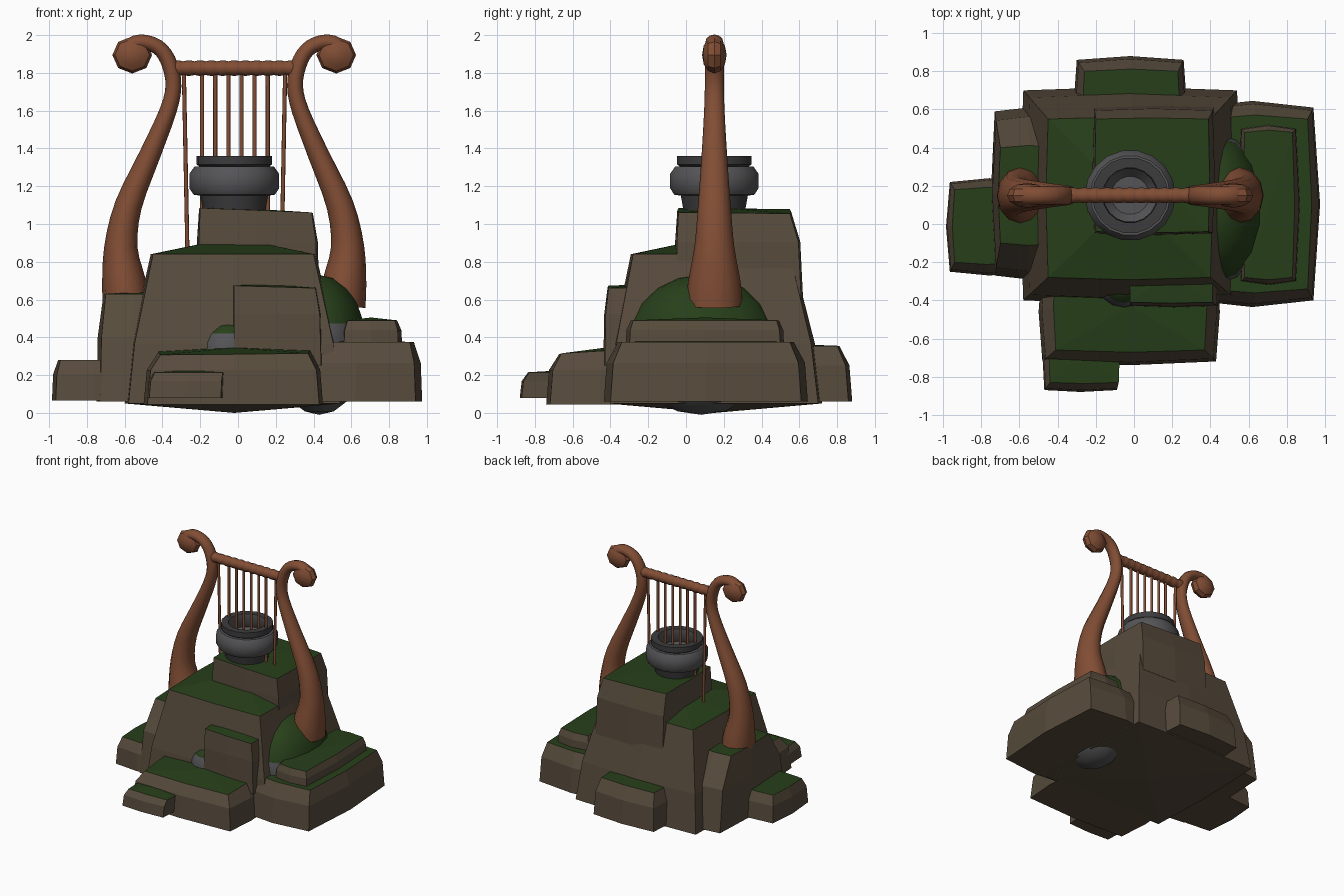
import bpy, bmesh, math
from mathutils import Vector

if "Cube" in bpy.data.objects:
    bpy.data.objects.remove(bpy.data.objects["Cube"])


def material(name, rgb):
    m = bpy.data.materials.new(name)
    m.diffuse_color = (*rgb, 1)
    m.use_nodes = True
    m.node_tree.nodes["Principled BSDF"].inputs["Base Color"].default_value = m.diffuse_color
    return m


ROCK = material("rock_brown", (0.095, 0.07, 0.045))
MOSS = material("moss_green", (0.02, 0.05, 0.01))
WOOD = material("harp_wood", (0.22, 0.075, 0.035))
STONE = material("stone_grey", (0.09, 0.09, 0.095))
DARK = material("dark_grey", (0.045, 0.045, 0.048))


def finish(name, bm, mats, smooth=None):
    bmesh.ops.recalc_face_normals(bm, faces=bm.faces)
    me = bpy.data.meshes.new(name)
    bm.to_mesh(me)
    bm.free()
    for m in mats:
        me.materials.append(m)
    ob = bpy.data.objects.new(name, me)
    bpy.context.collection.objects.link(ob)
    if smooth:
        bpy.ops.object.select_all(action='DESELECT')
        ob.select_set(True)
        bpy.context.view_layer.objects.active = ob
        bpy.ops.object.shade_smooth_by_angle(angle=math.radians(smooth))
    return ob


def loft(name, rings, mats, smooth=None, seg_mat=None, tips=None):
    """Skin a stack of rings; ends get a cap, or a fan to a tip point."""
    bm = bmesh.new()
    vr = [[bm.verts.new(p) for p in r] for r in rings]
    n = len(vr[0])
    for i in range(len(vr) - 1):
        for j in range(n):
            k = (j + 1) % n
            f = bm.faces.new((vr[i][j], vr[i][k], vr[i + 1][k], vr[i + 1][j]))
            f.material_index = seg_mat[i] if seg_mat else 0
    for e, ring in enumerate((vr[0], vr[-1])):
        if tips:
            c = bm.verts.new(tips[e])
            caps = [bm.faces.new((ring[j], ring[(j + 1) % n], c)) for j in range(n)]
        else:
            caps = [bm.faces.new(ring)]
        for f in caps:
            f.material_index = seg_mat[-1] if seg_mat and e else 0
    return finish(name, bm, mats, smooth)


def rect_ring(r, z, bulge, tilt=(0, 0)):
    """Rectangle x0,x1,y0,y1 with its side midpoints pushed out."""
    x0, x1, y0, y1 = r
    cx, cy, b = (x0 + x1) / 2, (y0 + y1) / 2, bulge
    pts = [(x0, y0), (cx, y0 - b), (x1, y0), (x1 + b, cy),
           (x1, y1), (cx, y1 + b), (x0, y1), (x0 - b, cy)]
    return [(x, y, z + tilt[0] * (x - cx) + tilt[1] * (y - cy)) for x, y in pts]


def rock(name, base, top, z0, z1, tilt=(0, 0), dome=0.01, drop=0.0, shoulder=0.65, bulge=0.02):
    mid = [b + (t - b) * 0.25 for b, t in zip(base, top)]
    rings = [rect_ring(base, z0, bulge), rect_ring(mid, z0 + (z1 - z0) * shoulder, bulge),
             rect_ring(top, z1, bulge * 0.6, tilt)]
    cb = ((base[0] + base[1]) / 2, (base[2] + base[3]) / 2, z0 - drop)
    ct = ((top[0] + top[1]) / 2, (top[2] + top[3]) / 2, z1 + dome)
    return loft(name, rings, [ROCK, MOSS], None, [0, 0, 1], (cb, ct))


# stepped rocks with mossy tops
rock("core_rock", (-0.58, 0.54, -0.40, 0.70), (-0.45, 0.40, -0.28, 0.55), 0.05, 0.84,
     dome=0.09, drop=0.05, shoulder=0.4)
rock("summit_rock", (-0.21, 0.42, -0.05, 0.61), (-0.20, 0.39, -0.04, 0.55), 0.60, 1.07,
     tilt=(-0.04, -0.01), bulge=0.01)
rock("left_rock", (-0.73, -0.38, -0.27, 0.59), (-0.70, -0.40, -0.10, 0.40), 0.06, 0.63, shoulder=0.6)
rock("far_left_rock", (-0.965, -0.55, -0.25, 0.22), (-0.94, -0.60, -0.20, 0.18), 0.065, 0.28,
     dome=0.0)
rock("front_rock", (-0.48, 0.43, -0.72, -0.2), (-0.41, 0.37, -0.66, -0.2), 0.045, 0.325,
     tilt=(0.01, 0.06), dome=0.02)
rock("front_step", (-0.47, -0.09, -0.87, -0.5), (-0.44, -0.08, -0.83, -0.5), 0.08, 0.215, bulge=0.01)
rock("front_block", (-0.02, 0.44, -0.43, -0.1), (-0.02, 0.41, -0.41, -0.1), 0.25, 0.67,
     tilt=(-0.03, 0.02), bulge=0.008)
rock("back_rock", (-0.30, 0.26, 0.3, 0.86), (-0.26, 0.23, 0.3, 0.80), 0.06, 0.355)
rock("right_rock", (0.30, 0.94, -0.40, 0.61), (0.36, 0.91, -0.34, 0.55), 0.06, 0.375, bulge=0.035)
rock("right_slab", (0.56, 0.85, -0.30, 0.50), (0.58, 0.83, -0.28, 0.48), 0.34, 0.49, dome=0.015)


# grey boulders with a mossy cap
def boulder(name, centre, radii, moss_z):
    bm = bmesh.new()
    bmesh.ops.create_uvsphere(bm, u_segments=14, v_segments=10, radius=1)
    for v in bm.verts:
        v.co = Vector(c + r * p for c, r, p in zip(centre, radii, v.co))
    for f in bm.faces:
        f.material_index = int(f.calc_center_median().z > moss_z)
    finish(name, bm, [STONE, MOSS], 40)


boulder("right_boulder", (0.43, 0.08, 0.36), (0.255, 0.40, 0.37), 0.52)
boulder("front_boulder", (-0.05, -0.30, 0.32), (0.15, 0.14, 0.17), 0.40)

# harp
CX, CY = -0.02, 0.15


def sweep(name, path, sides, wide=1.0, smooth=50):
    """Tube along (x, z, radius) points in the harp's plane."""
    rings = []
    for i, (x, z, r) in enumerate(path):
        a, b = path[max(i - 1, 0)], path[min(i + 1, len(path) - 1)]
        t = Vector((b[0] - a[0], b[1] - a[1])).normalized()
        rings.append([(x - t.y * r * math.cos(q), CY + r * wide * math.sin(q), z + t.x * r * math.cos(q))
                      for q in (2 * math.pi * k / sides for k in range(sides))])
    return loft(name, rings, [WOOD], smooth)


def catmull(pts, steps):
    out = []
    p = [Vector(v) for v in pts]
    p = [p[0]] + p + [p[-1]]
    for i in range(1, len(p) - 2):
        a, b, c, d = p[i - 1:i + 3]
        for s in range(steps):
            t = s / steps
            out.append(0.5 * (2 * b + (c - a) * t + (2 * a - 5 * b + 4 * c - d) * t * t
                              + (3 * b - a - 3 * c + d) * t ** 3))
    return out + [p[-1]]


ARM = [(0.57, 0.57, 0.125), (0.585, 0.70, 0.115), (0.60, 0.88, 0.088), (0.56, 1.10, 0.072),
       (0.445, 1.37, 0.056), (0.35, 1.60, 0.045), (0.322, 1.73, 0.042), (0.34, 1.84, 0.042),
       (0.385, 1.92, 0.04), (0.45, 1.957, 0.04), (0.52, 1.96, 0.04), (0.575, 1.92, 0.045)]
for side, s in (("left", -1), ("right", 1)):
    sweep(side + "_arm", [(CX + s * x, z, r) for x, z, r in catmull(ARM, 3)], 12, 1.2)
    # scroll knob at the arm's tip
    bm = bmesh.new()
    bmesh.ops.create_uvsphere(bm, u_segments=8, v_segments=6, radius=1)
    for v in bm.verts:
        x, y, z = v.co
        v.co = (CX + s * 0.54 + 0.105 * x, CY + 0.065 * z, 1.895 + 0.098 * y)
    finish(side + "_scroll", bm, [WOOD], 30)

# ribbed crossbar
sweep("crossbar", [(CX - 0.33 + 0.66 * i / 44, 1.825, 0.036 + 0.005 * abs(math.sin(math.pi * i / 4)))
                   for i in range(45)], 12)

# strings: x at top, x at bottom, bottom height
for i in range(8):
    x = -0.19 + 0.0695 * (i - 1)
    top, bot, low = x, x, 1.05
    if i == 0:
        top, bot, low = -0.287, -0.268, 0.86
    if i == 7:
        top, bot, low = 0.25, 0.235, 1.04
    sweep("string_%d" % (i + 1), [(bot, low, 0.011), (top, 1.83, 0.011)], 8)

# pot: radius and height profile
PROFILE = [(0.16, 1.04), (0.18, 1.15), (0.215, 1.155), (0.238, 1.19), (0.238, 1.265), (0.21, 1.305),
           (0.185, 1.305), (0.20, 1.315), (0.20, 1.36), (0.145, 1.36), (0.14, 1.30), (0.17, 1.24), (0.10, 1.15)]
rings = [[(CX + r * math.cos(a), CY + r * math.sin(a), z)
          for a in (2 * math.pi * k / 18 for k in range(18))] for r, z in PROFILE]
loft("pot", rings, [STONE, DARK], 35, [1, 0, 0, 0, 0, 0, 1, 1, 1, 0, 0, 0, 0])
